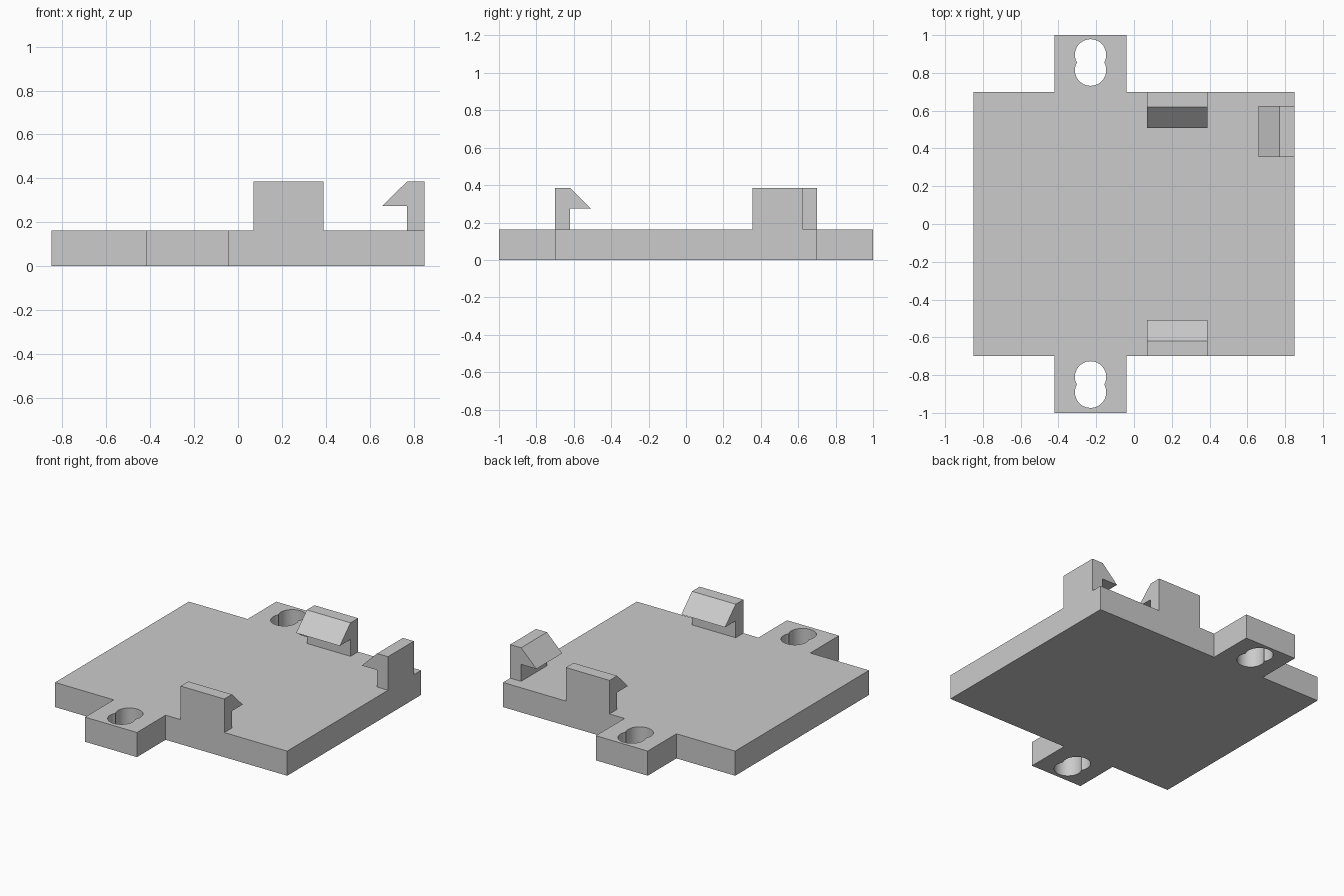
import bpy
import math
from mathutils import Vector

cube = bpy.data.objects.get("Cube")
if cube:
    bpy.data.objects.remove(cube, do_unlink=True)

GREY = (0.6, 0.6, 0.6, 1)
grey = bpy.data.materials.new("plain grey")
grey.use_nodes = True
grey.diffuse_color = GREY
grey.node_tree.nodes["Principled BSDF"].inputs["Base Color"].default_value = GREY

THICK, TOP = 0.163, 0.385
HALF_X, HALF_Y = 0.85, 0.70


def prism(name, outline, origin, u, v, depth):
    """Extrude a 2D outline, drawn along u and v, by depth along u x v."""
    origin, u, v = Vector(origin), Vector(u), Vector(v)
    push = u.cross(v) * depth
    ring = [origin + u * a + v * b for a, b in outline]
    n = len(ring)
    faces = [list(range(n))[::-1], list(range(n, 2 * n))]
    faces += [[i, (i + 1) % n, (i + 1) % n + n, i + n] for i in range(n)]
    mesh = bpy.data.meshes.new(name)
    mesh.from_pydata(ring + [p + push for p in ring], [], faces)
    mesh.materials.append(grey)
    obj = bpy.data.objects.new(name, mesh)
    bpy.context.collection.objects.link(obj)
    return obj


# Base plate with a mounting tab at the front and back
tab_l, tab_r = -0.42, -0.04
front = [(-HALF_X, -HALF_Y), (tab_l, -HALF_Y), (tab_l, -1),
         (tab_r, -1), (tab_r, -HALF_Y), (HALF_X, -HALF_Y)]
outline = front + [(x, -y) for x, y in reversed(front)]
base = prism("base_plate", outline, (0, 0, 0), (1, 0, 0), (0, 1, 0), THICK)

# Screw slots: two overlapping round holes through each tab
radius, offset, steps = 0.083, 0.0405, 28
waist = math.asin(offset / radius)
arc = [-waist + (math.pi + 2 * waist) * i / steps for i in range(steps + 1)]
half = [(radius * math.cos(a), offset + radius * math.sin(a)) for a in arc]
slot = half + [(-x, -y) for x, y in half[1:-1]]
bpy.context.view_layer.objects.active = base
for y in (-0.85, 0.855):
    cutter = prism("slot_cutter", slot, (-0.23, y, -0.1),
                   (1, 0, 0), (0, 1, 0), THICK + 0.2)
    cutter.hide_render = True
    cut = base.modifiers.new("slot", "BOOLEAN")
    cut.operation = "DIFFERENCE"
    cut.solver = "EXACT"
    cut.object = cutter
    bpy.ops.object.modifier_apply(modifier=cut.name)
    bpy.data.objects.remove(cutter, do_unlink=True)

base.select_set(True)
bpy.ops.object.shade_smooth_by_angle(angle=math.radians(30))

# Snap clips: a post on the plate edge with a hook pointing inwards
post, reach, lip = 0.08, 0.192, 0.275
clip = [(0, THICK), (post, THICK), (post, lip), (reach, lip),
        (post, TOP), (0, TOP)]
up = (0, 0, 1)
prism("front_clip", clip, (0.07, -HALF_Y, 0), (0, 1, 0), up, 0.32)
prism("back_clip", clip, (0.39, HALF_Y, 0), (0, -1, 0), up, 0.32)
prism("left_clip", clip, (HALF_X, 0.355, 0), (-1, 0, 0), up, 0.27)
